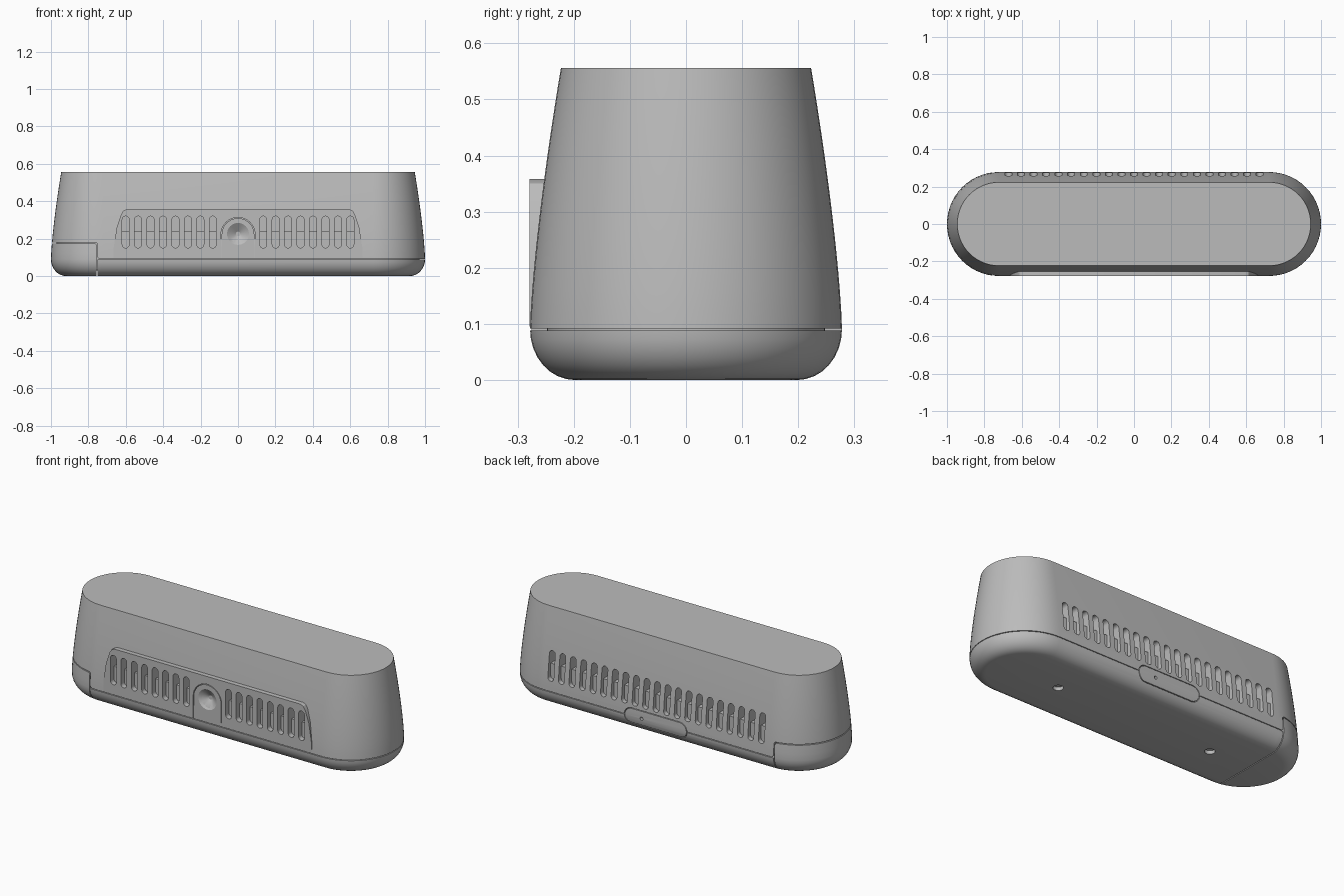
import bpy, bmesh, math
from mathutils import Matrix

cube = bpy.data.objects.get("Cube")
if cube:
    bpy.data.objects.remove(cube)

DEPTH, STRAIGHT, TOP, SEAM = 0.278, 0.722, 0.556, 0.09

grey = bpy.data.materials.new("warm_grey_plastic")
grey.use_nodes = True
COLOUR = (0.5, 0.5, 0.5, 1)
grey.diffuse_color = COLOUR
grey.node_tree.nodes["Principled BSDF"].inputs["Base Color"].default_value = COLOUR


def make(name, bm):
    bmesh.ops.recalc_face_normals(bm, faces=bm.faces)
    mesh = bpy.data.meshes.new(name)
    bm.to_mesh(mesh)
    bm.free()
    mesh.materials.append(grey)
    obj = bpy.data.objects.new(name, mesh)
    bpy.context.collection.objects.link(obj)
    return obj


def stadium_loft(name, rows, arc=28):
    """Loft stadium rings through (inset, height) rows."""
    bm = bmesh.new()
    rings = []
    for inset, z in rows:
        r, ring = DEPTH - inset, []
        for side, start in ((1, -math.pi / 2), (-1, math.pi / 2)):
            for i in range(arc + 1):
                a = start + math.pi * i / arc
                ring.append(bm.verts.new((side * STRAIGHT + r * math.cos(a), r * math.sin(a), z)))
        rings.append(ring)
    n = len(rings[0])
    for low, high in zip(rings, rings[1:]):
        for i in range(n):
            j = (i + 1) % n
            bm.faces.new((low[i], low[j], high[j], high[i]))
    bm.faces.new(rings[0][::-1])
    bm.faces.new(rings[-1])
    return make(name, bm)


def prisms(name, outlines, y0, y1):
    """Extrude outlines in the xz plane from y0 to y1."""
    bm = bmesh.new()
    for outline in outlines:
        front = [bm.verts.new((x, y0, z)) for x, z in outline]
        back = [bm.verts.new((x, y1, z)) for x, z in outline]
        n = len(outline)
        bm.faces.new(front)
        bm.faces.new(back[::-1])
        for i in range(n):
            j = (i + 1) % n
            bm.faces.new((front[j], front[i], back[i], back[j]))
    return make(name, bm)


def arc_points(cx, cz, r, start, sweep, n=10):
    return [(cx + r * math.cos(start + sweep * i / n), cz + r * math.sin(start + sweep * i / n))
            for i in range(n + 1)]


def slot(cx, low, high, r):
    return (arc_points(cx, high - r, r, 0, math.pi) + arc_points(cx, low + r, r, math.pi, math.pi))


def pill(half, cz, r):
    q = math.pi / 2
    return arc_points(half - r, cz, r, -q, math.pi) + arc_points(r - half, cz, r, q, math.pi)


def arch(r, low, cz):
    return [(-r, low), (r, low)] + arc_points(0, cz, r, 0, math.pi, 24)


def cone(name, r1, r2, depth, matrix):
    bm = bmesh.new()
    bmesh.ops.create_cone(bm, cap_ends=True, segments=32, radius1=r1, radius2=r2,
                          depth=depth, matrix=matrix)
    return make(name, bm)


def boolean(obj, cutter, operation="DIFFERENCE"):
    mod = obj.modifiers.new("cut", "BOOLEAN")
    mod.object, mod.operation, mod.solver = cutter, operation, "EXACT"
    bpy.context.view_layer.objects.active = obj
    bpy.ops.object.modifier_apply(modifier=mod.name)


# Overall body profile: rounded underside, gently tapering wall
rows = []
for i in range(9):
    a = math.pi / 2 * i / 8
    rows.append((0.08 * (1 - math.sin(a)), SEAM * (1 - math.cos(a))))
for i in range(1, 15):
    t = i / 14
    rows.append((0.055 * t ** 1.4, SEAM + (TOP - SEAM) * t))

# Regions that split the body into shell, base and end cap
regions = {
    "upper_shell": [(1.2, 0.092), (-0.742, 0.092), (-0.752, 0.102), (-0.752, 0.172),
                    (-0.76, 0.18), (-1.2, 0.18), (-1.2, 1), (1.2, 1)],
    "base": [(-0.752, -0.1), (1.2, -0.1), (1.2, 0.088), (-0.752, 0.088)],
    "end_cap": [(-1.2, -0.1), (-0.757, -0.1), (-0.757, 0.168), (-0.765, 0.175), (-1.2, 0.175)],
    "port_cover": pill(0.197, SEAM, 0.042),
}
parts = {}
for name, outline in regions.items():
    part = stadium_loft(name, rows)
    region = prisms("region", [outline], 0.2 if name == "port_cover" else -1, 1)
    boolean(part, region, "INTERSECT")
    bpy.data.objects.remove(region)
    parts[name] = part
shell, base = parts["upper_shell"], parts["base"]

# Inner frame seen behind the vents and seams
core = stadium_loft("inner_frame", [(0.03, 0.03), (0.03, 0.24)])

# Raised front grille panel and sensor surround
half = [(0.665, 0.095), (0.665, 0.15), (0.648, 0.26), (0.625, 0.33), (0.612, 0.35), (0.594, 0.358)]
panel = prisms("front_panel", [half + [(-x, z) for x, z in reversed(half)]], -0.279, -0.21)
surround = prisms("sensor_surround", [arch(0.087, 0.095, 0.222)], -0.279, -0.21)

# Cutters
turn = Matrix.Rotation(math.pi / 2, 4, "X")
front_slots = prisms("front_slot_cutter", [slot(s * (0.135 + 0.0665 * i), 0.15, 0.32, 0.0185)
                                           for s in (-1, 1) for i in range(8)], -0.4, -0.17)
back_slots = prisms("back_slot_cutter", [slot(0.0672 * i, 0.15, 0.32, 0.0185)
                                         for i in range(-10, 11)], 0.17, 0.4)
arch_cut = prisms("arch_cutter", [arch(0.091, 0.05, 0.222)], -0.4, -0.2)
cover_cut = prisms("cover_cutter", [pill(0.201, SEAM, 0.046)], 0.255, 0.4)
dish = cone("dish_cutter", 0.012, 0.06, 0.032,
            Matrix.Translation((0, -0.264, 0.225)) @ turn)
pinhole = cone("pinhole_cutter", 0.009, 0.009, 0.06, Matrix.Translation((0.09, 0.28, SEAM)) @ turn)
screws = [cone("screw_hole_cutter", 0.027, 0.027, 0.04, Matrix.Translation((x, 0, 0)))
          for x in (-0.5, 0.5)]

for obj, cutters in ((shell, [front_slots, back_slots, cover_cut, dish]),
                     (base, [cover_cut] + screws),
                     (panel, [front_slots, arch_cut]),
                     (surround, [dish]),
                     (parts["port_cover"], [pinhole])):
    for cutter in cutters:
        boolean(obj, cutter)
for cutter in [front_slots, back_slots, arch_cut, cover_cut, dish, pinhole] + screws:
    bpy.data.objects.remove(cutter)

# Smooth shading with crisp edges
bpy.ops.object.select_all(action="DESELECT")
for obj in list(parts.values()) + [core, panel, surround]:
    obj.select_set(True)
    bpy.context.view_layer.objects.active = obj
bpy.ops.object.shade_smooth_by_angle(angle=math.radians(30))
